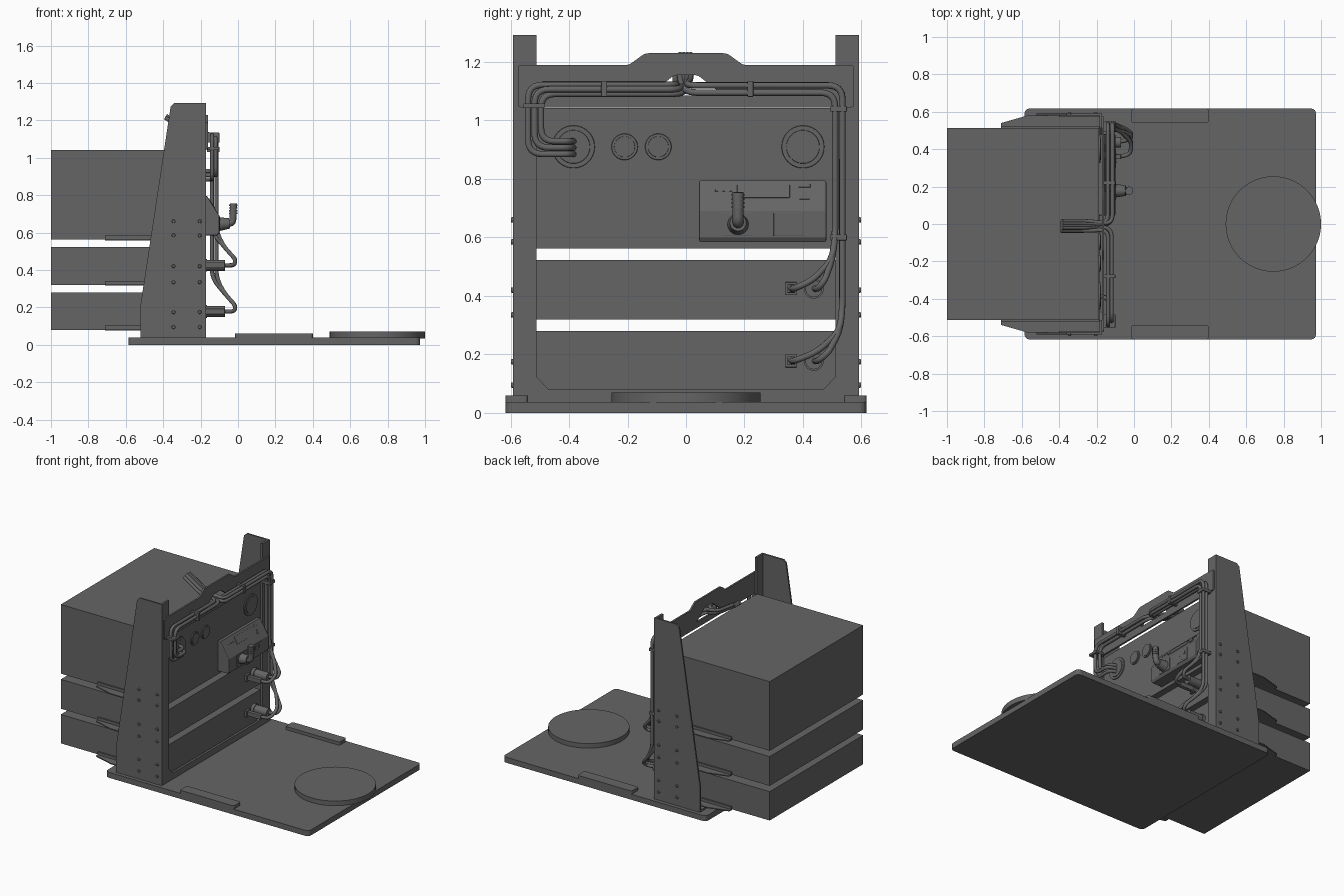
import bpy, bmesh, math
from mathutils import Vector, Matrix

if "Cube" in bpy.data.objects:
    bpy.data.objects.remove(bpy.data.objects["Cube"])

YZ = Matrix(((0, 0, 1, 0), (1, 0, 0, 0), (0, 1, 0, 0), (0, 0, 0, 1)))   # profile in y,z
XZ = Matrix(((1, 0, 0, 0), (0, 0, -1, 0), (0, 1, 0, 0), (0, 0, 0, 1)))  # profile in x,z
XY = Matrix.Identity(4)
DARK = bpy.data.materials.new("dark_grey")
DARK.diffuse_color = (.13, .13, .13, 1)
DARK.use_nodes = True
DARK.node_tree.nodes["Principled BSDF"].inputs["Base Color"].default_value = DARK.diffuse_color


def finish(name, data, smooth=False):
    ob = bpy.data.objects.new(name, data)
    bpy.context.collection.objects.link(ob)
    if isinstance(data, bpy.types.Curve):
        mesh = bpy.data.meshes.new_from_object(ob.evaluated_get(bpy.context.evaluated_depsgraph_get()))
        bpy.data.objects.remove(ob)
        ob = bpy.data.objects.new(name, mesh)
        bpy.context.collection.objects.link(ob)
    ob.data.materials.clear()
    ob.data.materials.append(DARK)
    if smooth:
        bpy.ops.object.select_all(action='DESELECT')
        ob.select_set(True)
        bpy.context.view_layer.objects.active = ob
        bpy.ops.object.shade_smooth_by_angle(angle=math.radians(40))
    return ob


def fillet(pts, r, closed=False, steps=6):
    pts = [Vector(p) for p in pts]
    n, out = len(pts), []
    for i, p in enumerate(pts):
        if r == 0 or (not closed and i in (0, n - 1)):
            out.append(p)
            continue
        a, b = pts[i - 1] - p, pts[(i + 1) % n] - p
        d = min(r, a.length * .48, b.length * .48)
        a, b = p + a.normalized() * d, p + b.normalized() * d
        for s in range(steps + 1):
            t = s / steps
            out.append(a * (1 - t) ** 2 + p * 2 * t * (1 - t) + b * t * t)
    return out


def plate(name, loops, lo, hi, frame, r=0):
    """Extruded flat profile; later loops are holes."""
    c = bpy.data.curves.new(name, 'CURVE')
    c.dimensions, c.fill_mode, c.extrude = '2D', 'BOTH', (hi - lo) / 2
    for loop in loops:
        pts = fillet([(*p, 0) for p in loop], r, True)
        s = c.splines.new('POLY')
        s.points.add(len(pts) - 1)
        for q, p in zip(s.points, pts):
            q.co = (*p, 1)
        s.use_cyclic_u, s.use_smooth = True, False
    ob = finish(name, c)
    ob.data.transform(frame @ Matrix.Translation((0, 0, (lo + hi) / 2)))
    ob.data.shade_flat()
    return ob


def cable(name, pts, rad=.011, r=.05):
    c = bpy.data.curves.new(name, 'CURVE')
    c.dimensions, c.bevel_depth, c.bevel_resolution, c.use_fill_caps = '3D', rad, 3, True
    pts = fillet(pts, r)
    s = c.splines.new('POLY')
    s.points.add(len(pts) - 1)
    for q, p in zip(s.points, pts):
        q.co = (*p, 1)
    return finish(name, c, True)


def box(name, lo, hi, bevel=0, tilt=0):
    lo, hi = Vector(lo), Vector(hi)
    bm = bmesh.new()
    bmesh.ops.create_cube(bm, size=1)
    bmesh.ops.scale(bm, vec=hi - lo, verts=bm.verts)
    if bevel:
        bmesh.ops.bevel(bm, geom=bm.edges[:], offset=bevel, segments=2, affect='EDGES', profile=.5)
    bm.transform(Matrix.Translation((lo + hi) / 2) @ Matrix.Rotation(tilt, 4, 'Y'))
    m = bpy.data.meshes.new(name)
    bm.to_mesh(m)
    bm.free()
    return finish(name, m)


def rod(name, a, b, r1, r2=None, seg=32):
    a, b = Vector(a), Vector(b)
    bm = bmesh.new()
    bmesh.ops.create_cone(bm, cap_ends=True, segments=seg, radius1=r1, radius2=r1 if r2 is None else r2,
                          depth=(b - a).length)
    bm.transform(Matrix.Translation((a + b) / 2) @ (b - a).to_track_quat('Z', 'Y').to_matrix().to_4x4())
    m = bpy.data.meshes.new(name)
    bm.to_mesh(m)
    bm.free()
    return finish(name, m, True)


def rect(x0, y0, x1, y1):
    return [(x0, y0), (x1, y0), (x1, y1), (x0, y1)]


# Base plate, round pad and side bars
plate("base_plate", [rect(-.585, -.617, .973, .617)], 0, .038, XY, .03)
rod("round_pad", (.745, 0, .035), (.745, 0, .07), .255, seg=64)
for s in (-1, 1):
    y = sorted((s * .54, s * .617))
    plate("base_side_bar", [rect(-.015, y[0], .4, y[1])], .035, .06, XY, .015)

# Equipment boxes
levels = [("lower", .08, .28), ("middle", .32, .523), ("upper", .563, 1.042)]
for n, z0, z1 in levels:
    box(n + "_equipment_box", (-1, -.512, z0), (-.186, .512, z1))

# Front frame, one U-shaped sheet
half = [(.59, .038), (.59, 1.293), (.512, 1.293), (.512, .125), (.47, .08)]
plate("front_frame", [half + [(-y, z) for y, z in reversed(half)]], -.185, -.17, YZ)

# Top cross panel with a cable notch
half = [(.575, 1.045), (.575, 1.19), (.195, 1.19), (.14, 1.23)]
plate("top_cross_panel", [half + [(-y, z) for y, z in reversed(half)],
      [(-.13, 1.085), (-.04, 1.155), (.04, 1.155), (.13, 1.085)]], -.172, -.16, YZ, .012)

# Side columns, feet, rails and bolts
for s in (-1, 1):
    y = sorted((-s * .58, -s * .591))
    plate("side_column", [[(-.52, .038), (-.17, .038), (-.17, 1.293), (-.34, 1.293), (-.36, 1.275), (-.52, .22)]],
          y[0], y[1], XZ)
    y = sorted((s * .515, s * .588))
    box("column_foot", (-.52, y[0], .036), (-.175, y[1], .05))
    for n, z0, z1 in levels:
        plate(n + "_rail_flange", [[(-.71, s * .512), (-.71, s * .54), (-.57, s * .58), (-.185, s * .58),
              (-.185, s * .512)]], z0 - .004, z0 + .003, XY)
        y = sorted((s * .513, s * .523))
        box(n + "_rail_wall", (-.71, y[0], z0 - .004), (-.185, y[1], z0 + .022))
        y = sorted((s * .572, s * .58))
        box(n + "_rail_outer_wall", (-.4, y[0], z0 - .004), (-.185, y[1], z0 + .11))
    for x in (-.345, -.205):
        for z in (.66, .585, .42, .335, .175, .095):
            rod("bolt", (x, s * .587, z), (x, s * .599, z), .011, .008, 12)

# Round ports on the upper box
for y, z, r in ((-.385, .91, .074), (.4, .91, .074), (-.21, .91, .046), (-.095, .91, .046)):
    rod("port_flange", (-.19, y, z), (-.18, y, z), r, r - .002, 40)
    rod("port_cap", (-.182, y, z), (-.176, y, z), r * .78, r * .76, 40)

# Control panel housing with sloped upper face and softened corners
housing = plate("control_housing", [[(-.19, .585), (-.11, .585), (-.1, .6), (-.1, .69), (-.165, .795), (-.19, .795)]],
                -.48, -.045, XZ)
weld = housing.modifiers.new("weld", 'WELD')
weld.merge_threshold = .0005
bev = housing.modifiers.new("bevel", 'BEVEL')
bev.width, bev.segments, bev.limit_method, bev.angle_limit = .006, 2, 'ANGLE', math.radians(60)
TILT = -.554


def on_slope(name, y0, y1, z, h, t=.003):
    x = -.1 - (z - .69) * .619
    box(name, (x - t, y0, z - h / 2), (x + t, y1, z + h / 2), .001, TILT)


on_slope("display_screen", .175, .355, .757, .05)
on_slope("usb_slot", .385, .425, .776, .014)
on_slope("network_jack", .388, .422, .735, .014)
on_slope("network_jack_key", .398, .412, .747, .016)
for i in range(3):
    on_slope("indicator_light", .1 + i * .024, .11 + i * .024, .76, .008)

# Wall sockets with pin slots
for y in (.178, .35):
    box("socket_plate", (-.102, y - .05, .605), (-.097, y + .05, .685), .001)
for dy, dz in ((-.02, .015), (.02, .015), (0, -.015)):
    box("socket_slot", (-.099, .35 + dy - .006, .645 + dz - .011), (-.094, .35 + dy + .006, .645 + dz + .011))

# Power plug with an upturned ribbed lead
rod("power_plug", (-.098, .178, .645), (-.045, .178, .65), .036, .028)
cable("plug_lead", [(-.07, .178, .65), (-.028, .178, .65), (-.024, .178, .755)], .019, .035)
for i in range(4):
    z = .7 + i * .014
    rod("plug_rib", (-.026, .178, z), (-.026, .178, z + .007), .022, seg=20)

# Left cable bundle: rear stub, through the notch, round the corner, into the port
for i in range(3):
    o, x = i * .022, -.138 + (i % 2) * .018
    cable("left_cable", [(-.39, -.036 + o, 1.215), (-.25, -.036 + o, 1.125), (x, -.03 + o * .5, 1.122 - o * .7),
          (x, -.54 + o, 1.122 - o * .7), (x, -.54 + o, .885 + o), (x, -.4, .885 + o),
          (-.18, -.385, .885 + o)], .011, .05)

# Right cable bundle, dropping to the lower and middle connectors
for i, (y, z) in enumerate(((.44, .425), (.36, .425), (.44, .178), (.36, .178))):
    o, x = (i // 2) * .025, -.14 + (i % 2) * .025
    yv = .51 + o
    cable("right_cable", [(-.385, -.02 + i * .012, 1.225), (-.25, -.02 + i * .012, 1.14), (x, .0, 1.095 + o),
          (x, yv, 1.095 + o), (x, yv, z + .18), (-.075, yv - .01, z + .1), (-.012, (yv + y) / 2, z + .03),
          (-.02, y + .012, z), (-.08, y, z)], .011, .05)

# Connectors on the lower and middle boxes
for z in (.425, .178):
    rod("round_connector", (-.187, .437, z), (-.165, .437, z), .034, seg=24)
    rod("connector_barrel", (-.17, .437, z), (-.07, .437, z), .029, seg=24)
    box("square_connector_base", (-.19, .338, z - .022), (-.17, .38, z + .022), .002)
    box("square_connector", (-.175, .347, z - .015), (-.07, .373, z + .015), .003)

# Cable clips
for y, z, w, h in ((.22, 1.108, .01, .027), (-.28, 1.108, .01, .027), (-.52, 1.05, .036, .008),
                   (.522, 1.04, .028, .01), (.522, .6, .028, .01)):
    box("cable_clip", (-.165, y - w, z - h), (-.1, y + w, z + h), .002)
